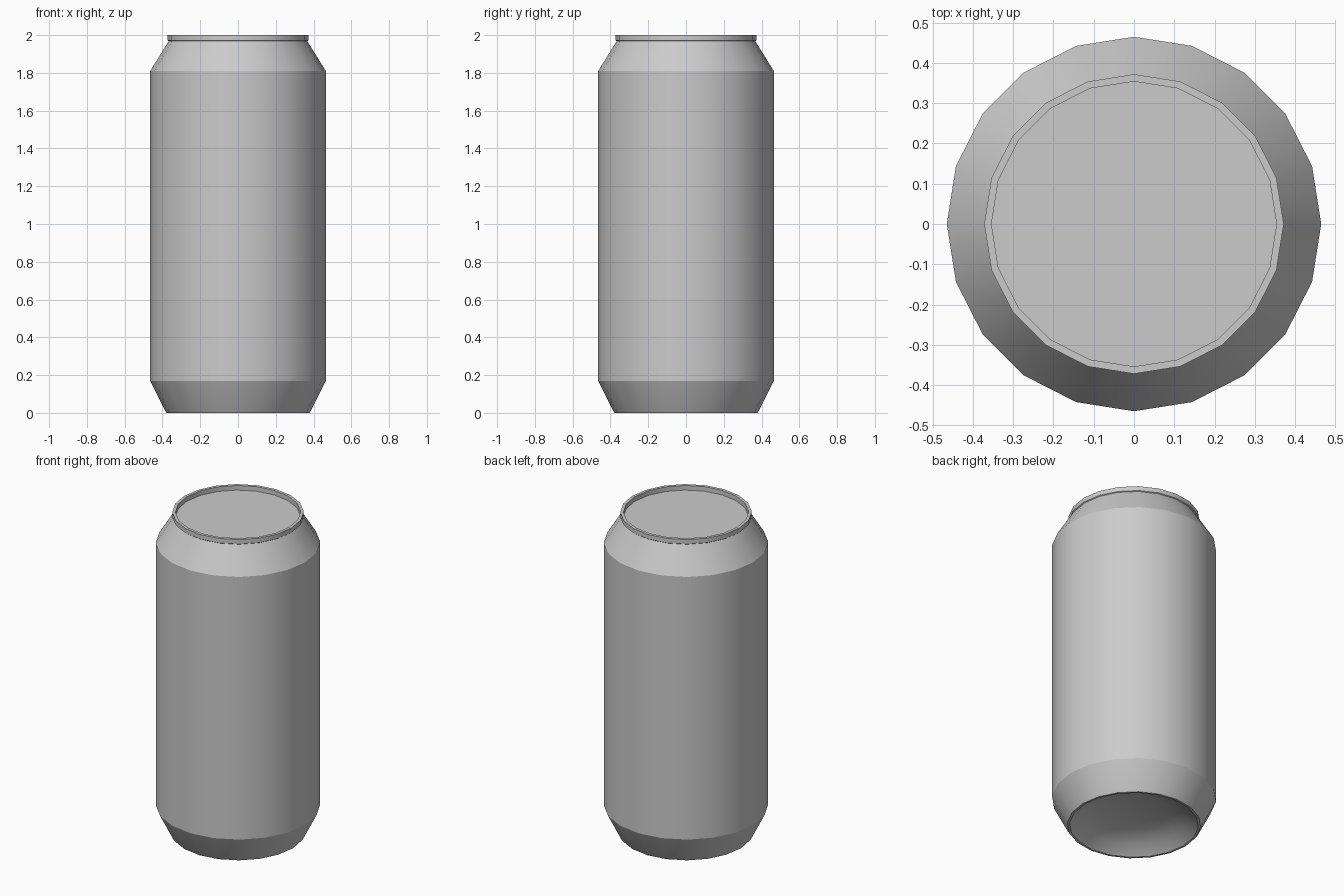
import bpy, bmesh, math

if "Cube" in bpy.data.objects:
    bpy.data.objects.remove(bpy.data.objects["Cube"])

SIDES = 20


def lathe(name, profile):
    """Revolve (radius, z) points about z; radius 0 makes a pole."""
    bm = bmesh.new()
    rings = []
    for r, z in profile:
        if r == 0:
            rings.append([bm.verts.new((0, 0, z))])
        else:
            rings.append([bm.verts.new((r * math.cos(2 * math.pi * i / SIDES),
                                        r * math.sin(2 * math.pi * i / SIDES), z))
                          for i in range(SIDES)])
    for a, b in zip(rings, rings[1:]):
        for i in range(SIDES):
            j = (i + 1) % SIDES
            if len(a) == 1:
                bm.faces.new((a[0], b[j], b[i]))
            elif len(b) == 1:
                bm.faces.new((a[i], a[j], b[0]))
            else:
                bm.faces.new((a[i], a[j], b[j], b[i]))
    bmesh.ops.recalc_face_normals(bm, faces=bm.faces)
    mesh = bpy.data.meshes.new(name)
    bm.to_mesh(mesh)
    bm.free()
    obj = bpy.data.objects.new(name, mesh)
    bpy.context.collection.objects.link(obj)
    bpy.ops.object.select_all(action='DESELECT')
    obj.select_set(True)
    bpy.context.view_layer.objects.active = obj
    bpy.ops.object.shade_smooth_by_angle(angle=math.radians(25))
    return obj


# Closed can: domed base, foot, wall, shoulder, raised rim, sunken lid
lathe("drink_can", [
    (0, 0.10), (0.20, 0.08), (0.30, 0.048), (0.365, 0.0),
    (0.378, 0.0), (0.385, 0.01),
    (0.465, 0.17), (0.465, 1.81),
    (0.367, 1.968), (0.372, 1.972), (0.372, 2.0),
    (0.354, 2.0), (0.354, 1.971), (0, 1.971),
])
